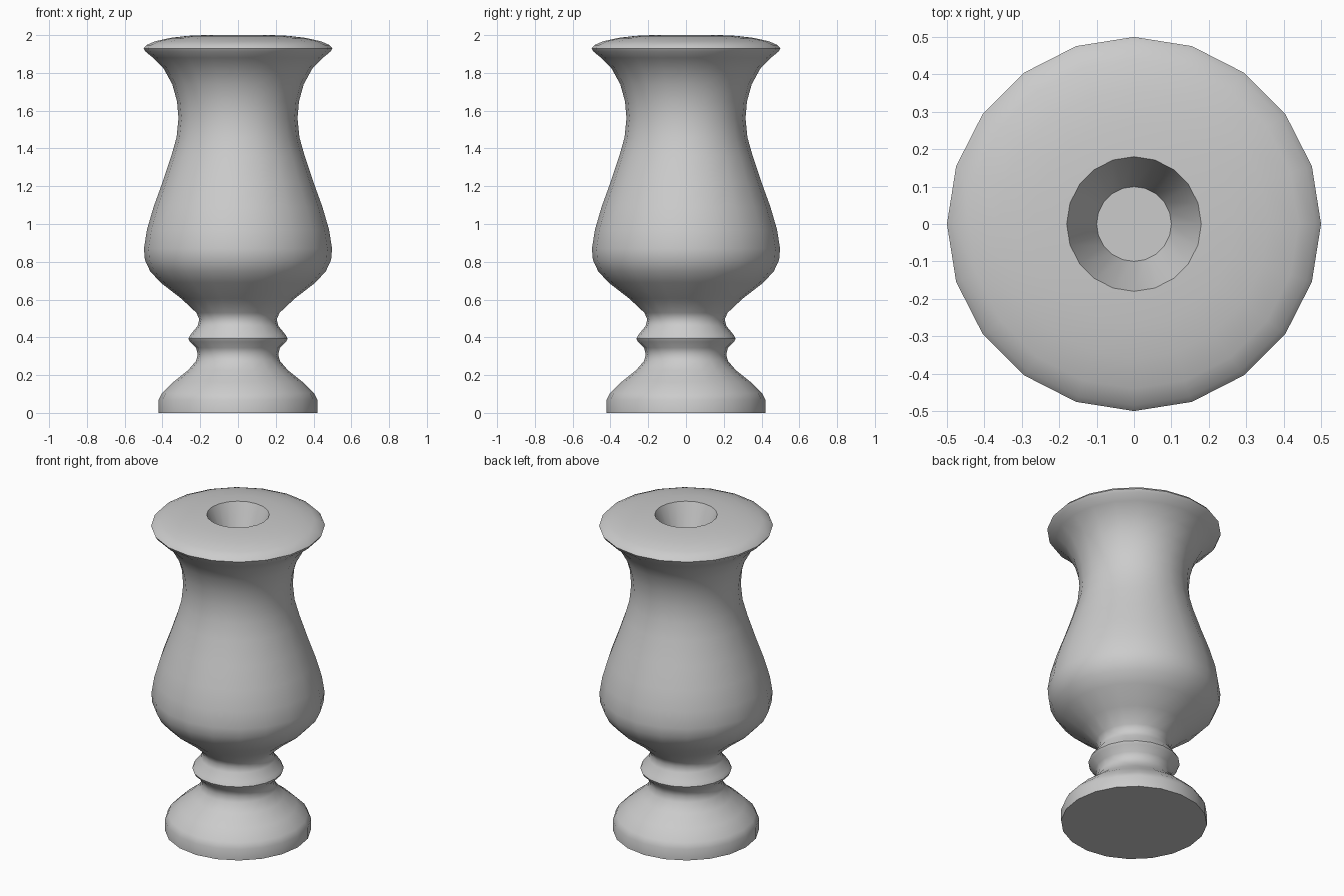
import bpy, bmesh, math

if "Cube" in bpy.data.objects:
    bpy.data.objects.remove(bpy.data.objects["Cube"])

SIDES = 20

# Half profile (radius, height): foot, ringed stem, belly, neck, flared lip, socket
profile = [
    (0.42, 0.0), (0.42, 0.07), (0.402, 0.105), (0.34, 0.165), (0.265, 0.225),
    (0.222, 0.275), (0.213, 0.31), (0.222, 0.345), (0.255, 0.377), (0.263, 0.393),
    (0.252, 0.413), (0.214, 0.46), (0.205, 0.495), (0.22, 0.53), (0.30, 0.605),
    (0.41, 0.69), (0.465, 0.75), (0.493, 0.81), (0.498, 0.87), (0.482, 0.97),
    (0.447, 1.09), (0.40, 1.22), (0.353, 1.36), (0.325, 1.46), (0.315, 1.56),
    (0.323, 1.65), (0.348, 1.74), (0.395, 1.825), (0.45, 1.88), (0.49, 1.913),
    (0.50, 1.93), (0.485, 1.947), (0.44, 1.967), (0.36, 1.985), (0.27, 1.996),
    (0.18, 2.0), (0.10, 1.8),
]


def lathe(name, points, sides):
    bm = bmesh.new()
    rings = []
    for r, z in points:
        rings.append([bm.verts.new((r * math.cos(2 * math.pi * i / sides),
                                    r * math.sin(2 * math.pi * i / sides), z))
                      for i in range(sides)])
    for low, high in zip(rings, rings[1:]):
        for i in range(sides):
            j = (i + 1) % sides
            bm.faces.new((low[i], low[j], high[j], high[i]))
    # Close the underside and the socket floor
    bm.faces.new(rings[0][::-1])
    bm.faces.new(rings[-1])
    mesh = bpy.data.meshes.new(name)
    bm.to_mesh(mesh)
    bm.free()
    obj = bpy.data.objects.new(name, mesh)
    bpy.context.collection.objects.link(obj)
    return obj


urn = lathe("turned_urn", profile, SIDES)
bpy.context.view_layer.objects.active = urn
urn.select_set(True)
bpy.ops.object.shade_smooth_by_angle(angle=math.radians(50))
